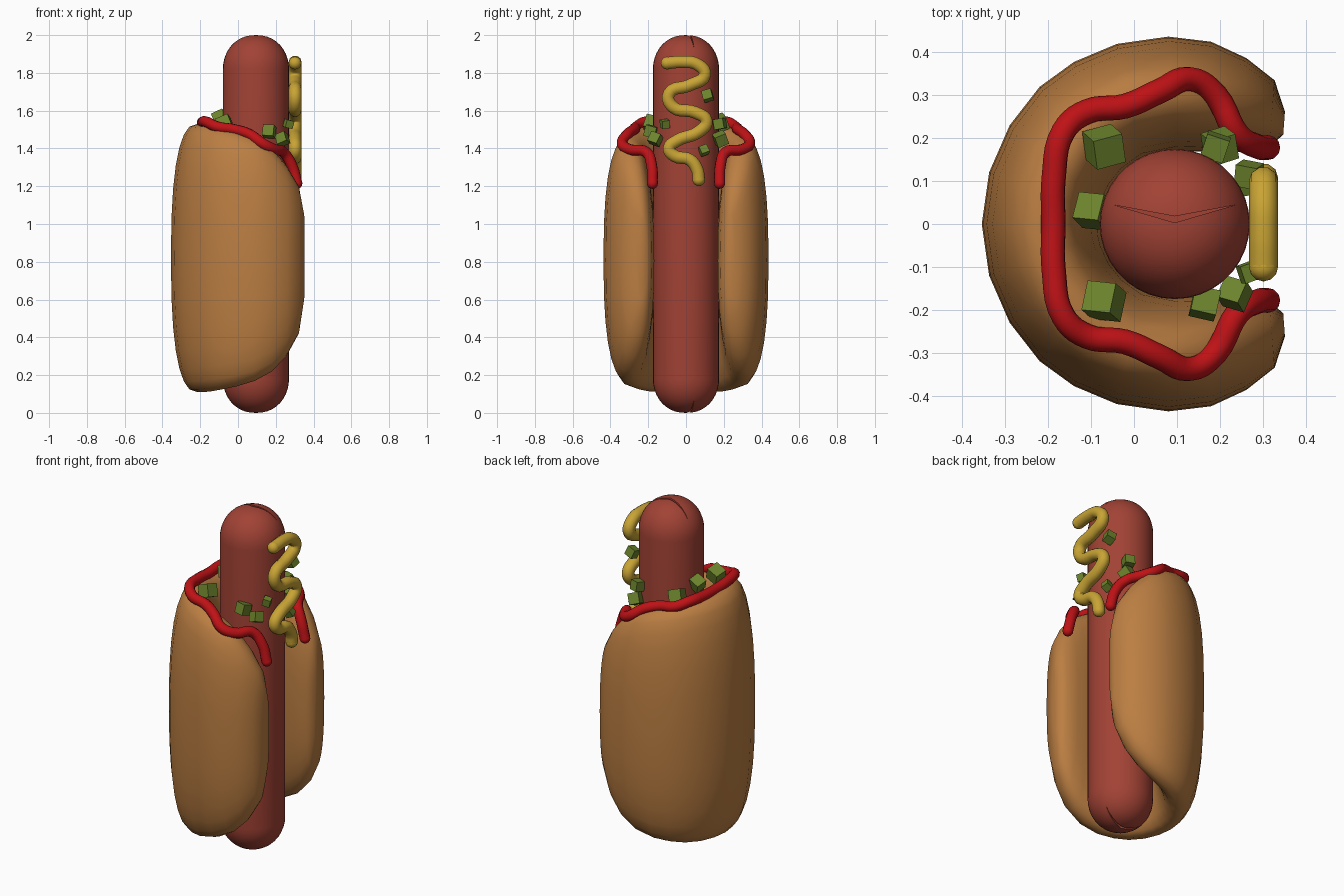
import bpy, bmesh, math, random
from mathutils import Matrix, Euler, Vector

if "Cube" in bpy.data.objects:
    bpy.data.objects.remove(bpy.data.objects["Cube"])

random.seed(4)


def material(name, rgb):
    m = bpy.data.materials.new(name)
    m.diffuse_color = (*rgb, 1)
    m.use_nodes = True
    m.node_tree.nodes["Principled BSDF"].inputs["Base Color"].default_value = m.diffuse_color
    return m


BUN = material("bun_brown", (0.50, 0.21, 0.055))
MEAT = material("sausage_red", (0.36, 0.055, 0.035))
KETCHUP = material("ketchup_red", (0.52, 0.006, 0.008))
MUSTARD = material("mustard_yellow", (0.58, 0.37, 0.035))
RELISH = material("relish_green", (0.15, 0.23, 0.025))


def add_object(name, bm, mat, angle=None):
    bmesh.ops.recalc_face_normals(bm, faces=bm.faces[:])
    me = bpy.data.meshes.new(name)
    bm.to_mesh(me)
    bm.free()
    ob = bpy.data.objects.new(name, me)
    bpy.context.collection.objects.link(ob)
    me.materials.append(mat)
    if angle:
        smooth(ob, angle)
    return ob


def smooth(ob, angle):
    bpy.ops.object.select_all(action='DESELECT')
    ob.select_set(True)
    bpy.context.view_layer.objects.active = ob
    bpy.ops.object.shade_smooth_by_angle(angle=math.radians(angle))


def skin(bm, rings):
    """Bridge closed rings of equal length and cap both ends."""
    vs = [[bm.verts.new(p) for p in r] for r in rings]
    n = len(vs[0])
    for a, b in zip(vs, vs[1:]):
        for i in range(n):
            bm.faces.new((a[i], a[(i + 1) % n], b[(i + 1) % n], b[i]))
    bm.faces.new(vs[0])
    bm.faces.new(vs[-1])


# Bun: rounded vertical sections swept around a C that opens to +x
# each row: outer x, y, inner x, y, bottom z, top z
half = [
    (0.352, 0.262, 0.348, 0.208, 0.60, 1.05),
    (0.328, 0.335, 0.315, 0.180, 0.42, 1.20),
    (0.262, 0.387, 0.250, 0.168, 0.30, 1.31),
    (0.180, 0.425, 0.180, 0.168, 0.22, 1.40),
    (0.080, 0.437, 0.100, 0.170, 0.17, 1.455),
    (-0.04, 0.420, 0.020, 0.154, 0.14, 1.485),
    (-0.14, 0.378, -0.025, 0.120, 0.125, 1.505),
    (-0.22, 0.320, -0.052, 0.085, 0.115, 1.52),
    (-0.29, 0.230, -0.070, 0.044, 0.11, 1.525),
    (-0.338, 0.120, -0.074, 0.022, 0.11, 1.53),
    (-0.355, 0.0, -0.075, 0.0, 0.11, 1.53),
]
sections = half + [(a, -b, c, -d, e, f) for a, b, c, d, e, f in half[-2::-1]]
rings = []
for ox, oy, ix, iy, zb, zt in sections:
    ring = []
    for k in range(28):
        t = 2 * math.pi * k / 28
        u = math.copysign(abs(math.cos(t)) ** 0.8, math.cos(t)) * 0.5 + 0.5
        w = math.copysign(abs(math.sin(t)) ** 0.8, math.sin(t)) * 0.5 + 0.5
        ring.append((ix + (ox - ix) * u, iy + (oy - iy) * u, zb + (zt - zb) * w))
    rings.append(ring)
bm = bmesh.new()
skin(bm, rings)
add_object("bun", bm, BUN, 50)

# Sausage: capsule with round ends
CX, R = 0.095, 0.175
prof = []
for k in range(1, 11):
    a = math.pi / 2 * k / 10
    prof.append((R * math.sin(a) ** 0.9, 0.18 * (1 - math.cos(a))))
prof += [(r, 2 - z) for r, z in reversed(prof)]
bm = bmesh.new()
skin(bm, [[(CX + r * math.cos(2 * math.pi * j / 36), r * math.sin(2 * math.pi * j / 36), z)
           for j in range(36)] for r, z in prof])
for z in (0, 2):
    end = [f for f in bm.faces if len(f.verts) > 4 and abs(f.calc_center_median().z - z) < 0.1]
    for v in bmesh.ops.poke(bm, faces=end)['verts']:
        v.co.z = z
sausage = add_object("sausage", bm, MEAT)

# Thin bent slit cut in both sausage ends
bm = bmesh.new()
outline = [(-0.045, 0.044), (CX, 0.003), (0.235, 0.044), (CX, 0.018)]
for z0, z1 in ((1.915, 2.1), (-0.1, 0.085)):
    skin(bm, [[(x, y, z) for x, y in outline] for z in (z0, z1)])
slit = add_object("slit_cutter", bm, MEAT)
mod = sausage.modifiers.new("slits", 'BOOLEAN')
mod.operation = 'DIFFERENCE'
mod.solver = 'EXACT'
mod.object = slit
bpy.context.view_layer.objects.active = sausage
bpy.ops.object.modifier_apply(modifier="slits")
bpy.data.objects.remove(slit)
smooth(sausage, 35)


# Sauces: round tubes along smooth paths with ball ends
def sauce(name, pts, radius, mat):
    cu = bpy.data.curves.new(name + "_path", 'CURVE')
    cu.dimensions = '3D'
    cu.bevel_depth = radius
    cu.bevel_resolution = 3
    cu.resolution_u = 5
    sp = cu.splines.new('BEZIER')
    sp.bezier_points.add(len(pts) - 1)
    for bp, p in zip(sp.bezier_points, pts):
        bp.co = p
        bp.handle_left_type = bp.handle_right_type = 'AUTO'
    tmp = bpy.data.objects.new(name + "_path", cu)
    bpy.context.collection.objects.link(tmp)
    bpy.context.view_layer.update()
    me = bpy.data.meshes.new_from_object(tmp.evaluated_get(bpy.context.evaluated_depsgraph_get()))
    bm = bmesh.new()
    bm.from_mesh(me)
    bpy.data.objects.remove(tmp)
    bpy.data.meshes.remove(me)
    for p in (pts[0], pts[-1]):
        bmesh.ops.create_uvsphere(bm, u_segments=12, v_segments=8, radius=radius,
                                  matrix=Matrix.Translation(p))
    for f in bm.faces:
        f.material_index = 0
    add_object(name, bm, mat, 60)


zigzag = [(-.10, 1.852), (-.02, 1.858), (.06, 1.845), (.10, 1.79), (.02, 1.735), (-.09, 1.69),
          (-.07, 1.62), (.05, 1.59), (.108, 1.545), (.07, 1.49), (-.05, 1.44), (-.09, 1.40),
          (-.06, 1.36), (.02, 1.34), (.06, 1.285), (.068, 1.235)]
sauce("mustard", [(0.302, y, z) for y, z in zigzag], 0.034, MUSTARD)

side = [(.312, .178, 1.215), (.285, .182, 1.31), (.24, .21, 1.38), (.19, .30, 1.395),
        (.13, .338, 1.425), (.06, .31, 1.475), (-.02, .275, 1.50), (-.11, .262, 1.515),
        (-.165, .215, 1.54), (-.187, .11, 1.54)]
sauce("ketchup", side + [(-.188, 0, 1.535)] + [(x, -y, z) for x, y, z in side[::-1]], 0.029, KETCHUP)

# Relish: scattered tilted cubes
cubes = [(-.07, -.18, 1.53, .072), (-.095, .03, 1.56, .065), (-.07, .18, 1.535, .072),
         (.165, -.185, 1.49, .06), (.235, -.163, 1.45, .056), (.20, .182, 1.45, .062),
         (.268, .115, 1.68, .052), (.268, -.112, 1.53, .042), (.268, .095, 1.39, .044),
         (.19, .18, 1.53, .055)]
bm = bmesh.new()
for x, y, z, s in cubes:
    rot = Euler([random.uniform(-0.5, 0.5) for _ in range(3)]).to_matrix().to_4x4()
    bmesh.ops.create_cube(bm, size=s, matrix=Matrix.Translation((x, y, z)) @ rot)
add_object("relish_cubes", bm, RELISH)
